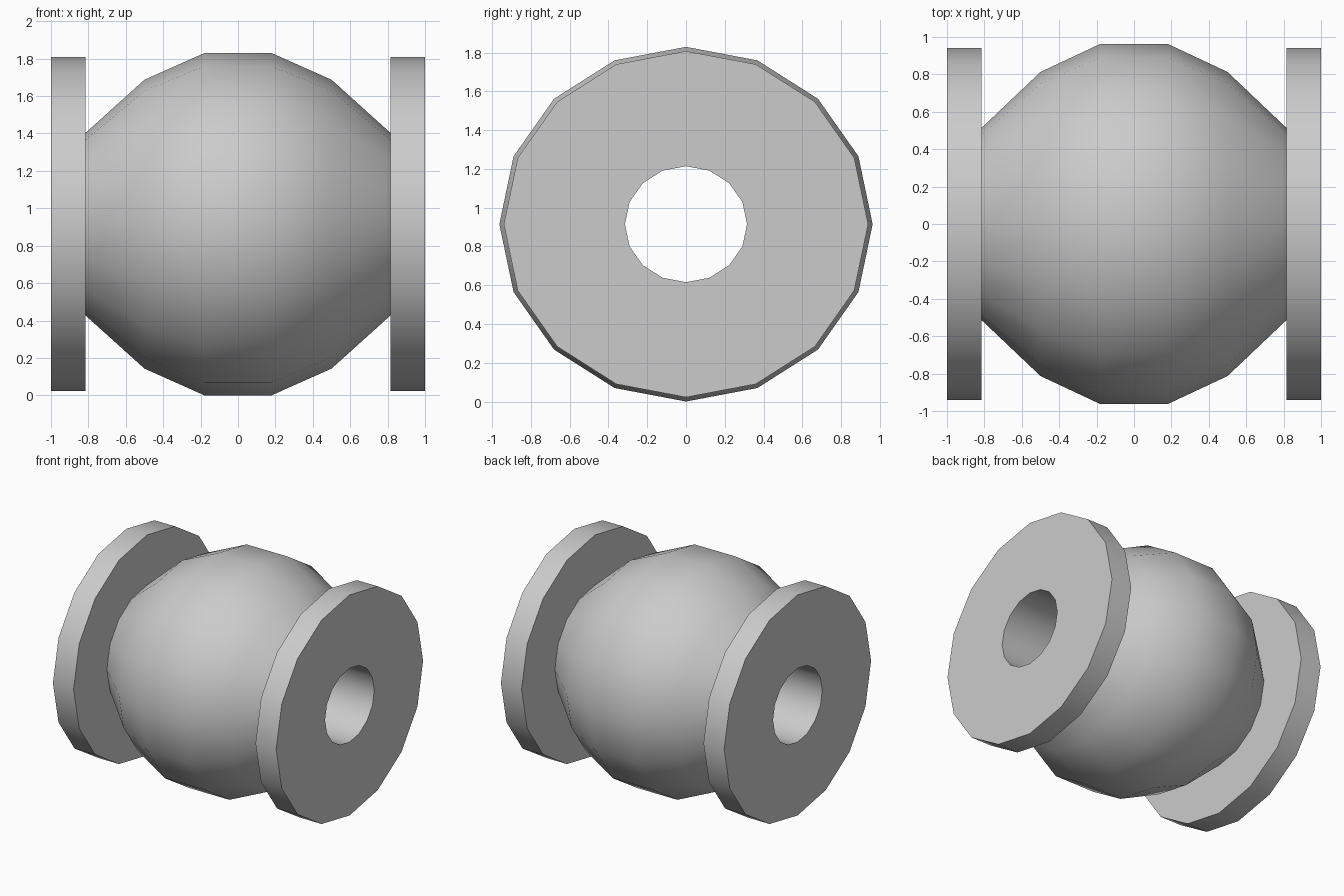
import bpy, bmesh
from math import sin, cos, pi

if "Cube" in bpy.data.objects:
    bpy.data.objects.remove(bpy.data.objects["Cube"])

SIDES = 16
SQUASH = 0.95   # height relative to depth
CENTRE_Z = 0.915

# Half profile (x, radius in y), from bore mouth over the flange to the barrel middle
half = [(1.0, 0.315), (1.0, 0.94), (0.815, 0.94), (0.815, 0.514),
        (0.5, 0.813), (0.18, 0.963)]
# Mirrored into a closed loop; the last edge forms the through bore
profile = half + [(-x, r) for x, r in reversed(half)]


def lathe_x(name, points):
    """Revolve a closed profile around the x axis with a slightly oval section."""
    bm = bmesh.new()
    rings = []
    for x, r in points:
        rings.append([bm.verts.new((x, r * cos(2 * pi * i / SIDES),
                                    CENTRE_Z + SQUASH * r * sin(2 * pi * i / SIDES)))
                      for i in range(SIDES)])
    for k, a in enumerate(rings):
        b = rings[(k + 1) % len(rings)]
        for i in range(SIDES):
            j = (i + 1) % SIDES
            bm.faces.new((a[i], a[j], b[j], b[i]))
    bmesh.ops.recalc_face_normals(bm, faces=bm.faces)
    mesh = bpy.data.meshes.new(name)
    bm.to_mesh(mesh)
    bm.free()
    obj = bpy.data.objects.new(name, mesh)
    bpy.context.collection.objects.link(obj)
    return obj


# Round barrel, two end flanges and bore as one surface
spool = lathe_x("flanged_spool", profile)
bpy.context.view_layer.objects.active = spool
spool.select_set(True)
bpy.ops.object.shade_smooth_by_angle(angle=pi / 6)
